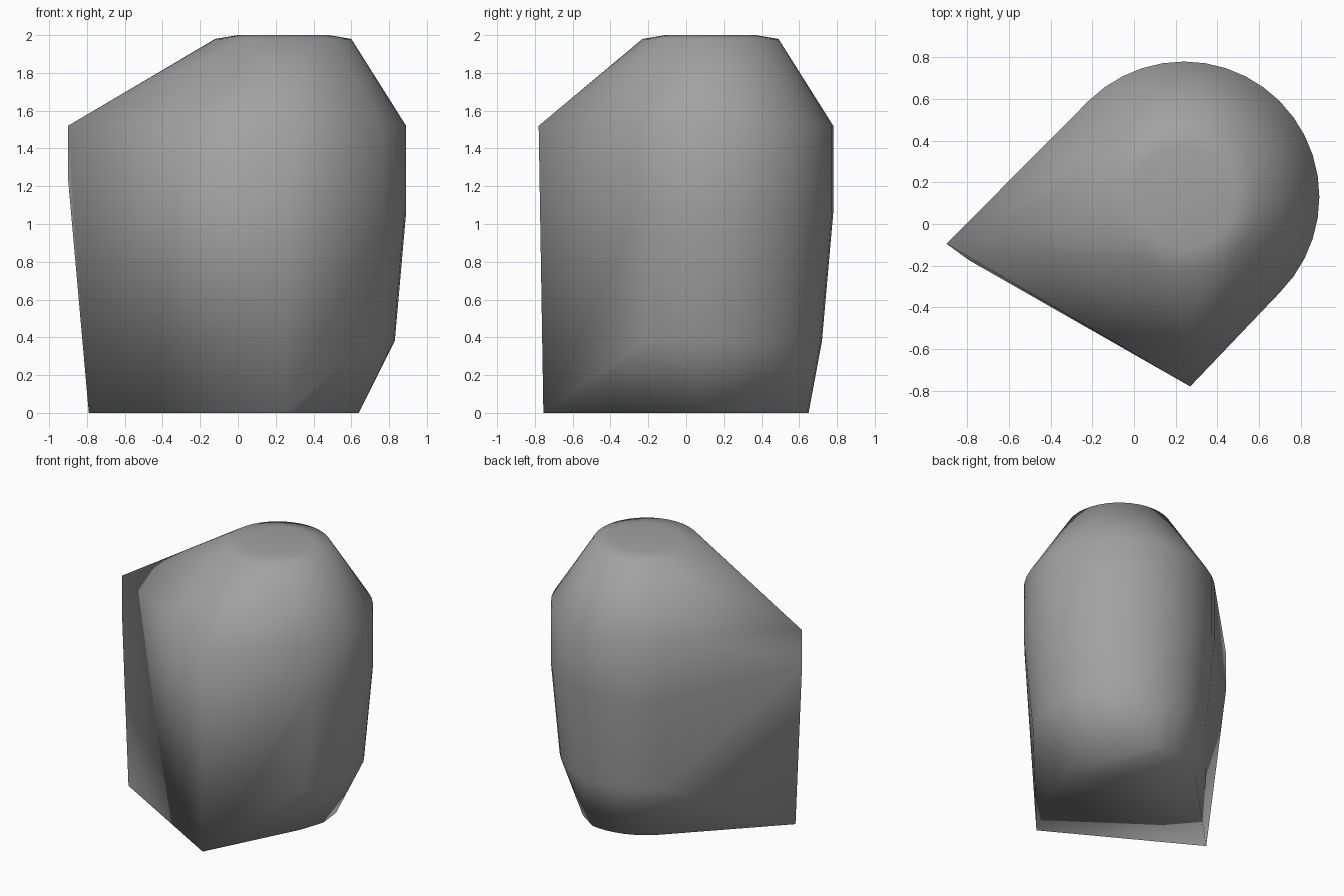
import bpy, bmesh, math

if "Cube" in bpy.data.objects:
    bpy.data.objects.remove(bpy.data.objects["Cube"])

CX, CY = 0.24, 0.13          # axis of the rounded back


def arc(radius, z, start=0, end=360, steps=40):
    """Points along a circular arc around the body axis."""
    pts = []
    for i in range(steps + 1):
        a = math.radians(start + (end - start) * i / steps)
        pts.append((CX + radius * math.cos(a), CY + radius * math.sin(a), z))
    return pts


# rounded body: shoulders, waist and small flat crown
points = []
for radius, z in ((0.59, 0.38), (0.65, 1.06), (0.65, 1.52), (0.36, 1.98), (0.24, 2.0)):
    points += arc(radius, z)[:-1]

# foot outline, cut back on the right side
points += arc(0.52, 0, 80, 135, 8)
points += [(0.58, -0.08, 0), (0.64, 0.10, 0), (0.62, 0.28, 0), (0.48, 0.54, 0)]

# front corners: the slanted face folds very slightly along its diagonal
points += [(-0.90, -0.095, 1.52), (-0.90, -0.095, 1.24), (-0.79, -0.175, 0)]
points += [(0.27, -0.78, 1.52), (0.235, -0.755, 0)]

# skin the outline into one closed body
bm = bmesh.new()
for p in points:
    bm.verts.new(p)
bmesh.ops.remove_doubles(bm, verts=bm.verts, dist=0.0005)
bmesh.ops.convex_hull(bm, input=bm.verts)
loose = [v for v in bm.verts if not v.link_faces]
bmesh.ops.delete(bm, geom=loose, context='VERTS')
bmesh.ops.recalc_face_normals(bm, faces=bm.faces)

mesh = bpy.data.meshes.new("body")
bm.to_mesh(mesh)
bm.free()
body = bpy.data.objects.new("body", mesh)
bpy.context.collection.objects.link(body)

# darker grey finish
grey = bpy.data.materials.new("dark_grey")
grey.diffuse_color = (0.36, 0.36, 0.36, 1)
grey.use_nodes = True
grey.node_tree.nodes["Principled BSDF"].inputs["Base Color"].default_value = grey.diffuse_color
mesh.materials.append(grey)

# soft shading everywhere but the sharp left corner
bpy.context.view_layer.objects.active = body
body.select_set(True)
bpy.ops.object.shade_smooth_by_angle(angle=math.radians(96))
